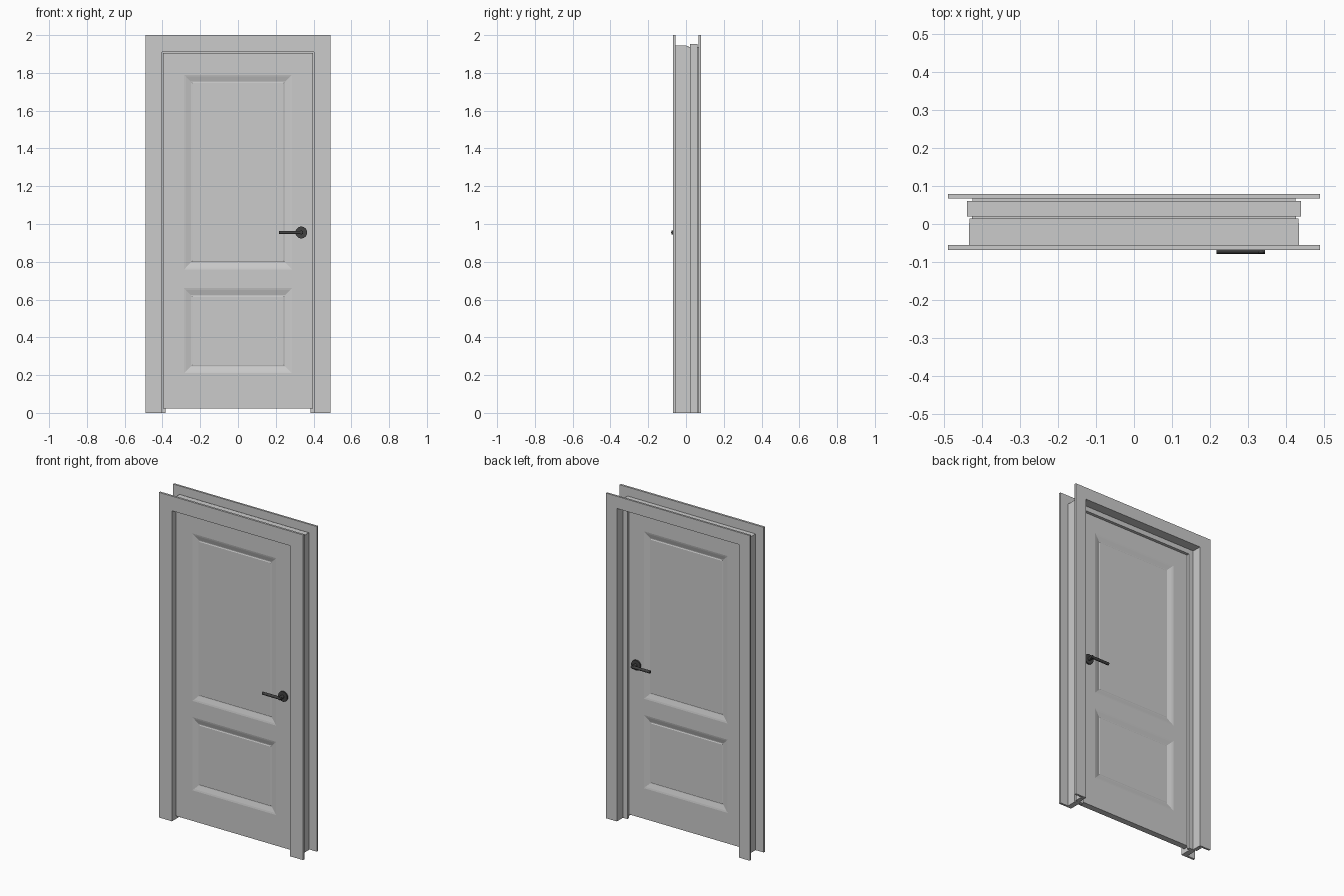
import bpy, bmesh, math
from mathutils import Matrix, Vector

if "Cube" in bpy.data.objects:
    bpy.data.objects.remove(bpy.data.objects["Cube"])


def material(name, rgb):
    m = bpy.data.materials.new(name)
    m.diffuse_color = (*rgb, 1)
    m.use_nodes = True
    m.node_tree.nodes["Principled BSDF"].inputs["Base Color"].default_value = m.diffuse_color
    return m


PAINT = material("light grey paint", (0.6, 0.6, 0.6))
DARK = material("dark metal", (0.055, 0.055, 0.055))


def finish(name, bm, mat, smooth=False):
    bmesh.ops.recalc_face_normals(bm, faces=bm.faces)
    me = bpy.data.meshes.new(name)
    bm.to_mesh(me)
    bm.free()
    me.materials.append(mat)
    ob = bpy.data.objects.new(name, me)
    bpy.context.collection.objects.link(ob)
    if smooth:
        bpy.ops.object.select_all(action='DESELECT')
        ob.select_set(True)
        bpy.context.view_layer.objects.active = ob
        bpy.ops.object.shade_smooth_by_angle(angle=math.radians(35))
    return ob


def u_frame(name, inner_x, inner_top, outer_x, outer_top, y0, y1):
    """Two legs and a head, mitred at the corners, between y0 and y1."""
    bm = bmesh.new()
    outer = [(-outer_x, 0), (-outer_x, outer_top), (outer_x, outer_top), (outer_x, 0)]
    inner = [(-inner_x, 0), (-inner_x, inner_top), (inner_x, inner_top), (inner_x, 0)]
    o = [bm.verts.new((x, y0, z)) for x, z in outer]
    i = [bm.verts.new((x, y0, z)) for x, z in inner]
    faces = [bm.faces.new((o[k], o[k + 1], i[k + 1], i[k])) for k in range(3)]
    ext = bmesh.ops.extrude_face_region(bm, geom=faces, use_keep_orig=True)
    moved = [g for g in ext["geom"] if isinstance(g, bmesh.types.BMVert)]
    bmesh.ops.translate(bm, verts=moved, vec=(0, y1 - y0, 0))
    return finish(name, bm, PAINT)


# Casings on both wall sides, and the stepped jamb between them
u_frame("front_casing", 0.402, 1.91, 0.49, 2.0, -0.068, -0.055)
u_frame("jamb_rebate", 0.402, 1.91, 0.435, 1.945, -0.055, 0.002)
u_frame("jamb_stop", 0.385, 1.895, 0.433, 1.943, 0.002, 0.014)
u_frame("jamb_joint", 0.385, 1.895, 0.427, 1.937, 0.014, 0.02)
u_frame("jamb_extension", 0.415, 1.925, 0.44, 1.952, 0.02, 0.06)
u_frame("back_casing_tongue", 0.415, 1.925, 0.425, 1.937, 0.06, 0.067)
u_frame("back_casing", 0.415, 1.925, 0.49, 2.0, 0.067, 0.079)

# Door leaf with two moulded panels on each side
LEAF_FRONT, LEAF_BACK = -0.036, 0.002
xs = [-0.396, -0.285, 0.285, 0.396]
zs = [0.022, 0.21, 0.66, 0.76, 1.79, 1.906]
bm = bmesh.new()
grid = {(i, j, s): bm.verts.new((x, y, z))
        for i, x in enumerate(xs) for j, z in enumerate(zs)
        for s, y in enumerate((LEAF_FRONT, LEAF_BACK))}
panels = []
nx, nz = len(xs) - 1, len(zs) - 1
for s in (0, 1):
    for i in range(nx):
        for j in range(nz):
            f = bm.faces.new([grid[i, j, s], grid[i + 1, j, s],
                              grid[i + 1, j + 1, s], grid[i, j + 1, s]])
            if i == 1 and j in (1, 3):
                panels.append(f)
for i in range(nx):
    for j in (0, nz):
        bm.faces.new([grid[i, j, 0], grid[i + 1, j, 0], grid[i + 1, j, 1], grid[i, j, 1]])
for j in range(nz):
    for i in (0, nx):
        bm.faces.new([grid[i, j, 0], grid[i, j + 1, 0], grid[i, j + 1, 1], grid[i, j, 1]])
bmesh.ops.recalc_face_normals(bm, faces=bm.faces)
for width, depth in ((0.010, -0.002), (0.026, -0.008), (0.004, 0.0), (0.004, 0.002)):
    bmesh.ops.inset_region(bm, faces=panels, thickness=width, depth=depth,
                           use_even_offset=True, use_boundary=True)
finish("door_leaf", bm, PAINT)


# Handles: rose, neck and lever on each side
def cylinder(bm, centre, axis, radius, length, sides, flat=1.0):
    rot = Vector((0, 0, 1)).rotation_difference(Vector(axis)).to_matrix().to_4x4()
    new = bmesh.ops.create_cone(bm, cap_ends=True, segments=sides, radius1=radius,
                                radius2=radius, depth=length)["verts"]
    bmesh.ops.transform(bm, verts=new, matrix=Matrix.Translation(centre) @
                        Matrix.Diagonal((1, flat, 1, 1)) @ rot)


HX, HZ = 0.335, 0.955
for side, face, d in (("front", LEAF_FRONT, -1), ("back", LEAF_BACK, 1)):
    bm = bmesh.new()
    cylinder(bm, (HX, face + d * 0.004, HZ), (0, 1, 0), 0.031, 0.008, 40)
    finish(side + "_handle_rose", bm, DARK, True)
    bm = bmesh.new()
    cylinder(bm, (HX, face + d * 0.022, HZ), (0, 1, 0), 0.010, 0.036, 24)
    finish(side + "_handle_neck", bm, DARK, True)
    bm = bmesh.new()
    cylinder(bm, ((0.217 + 0.345) / 2, face + d * 0.0345, HZ), (1, 0, 0),
             0.009, 0.128, 24, 0.9)
    finish(side + "_handle_lever", bm, DARK, True)
